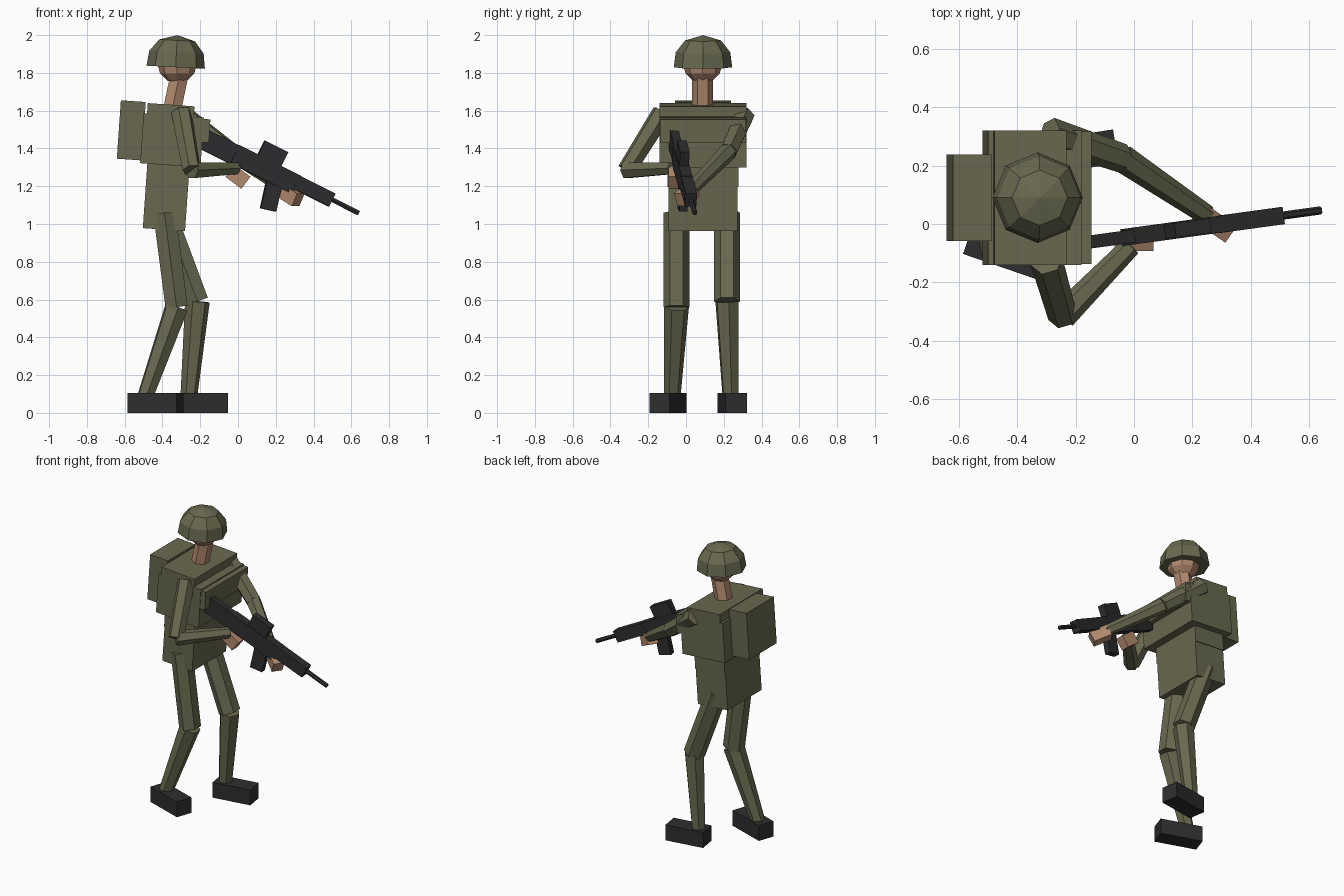
import bpy, bmesh
from math import radians, sin, cos, pi
from mathutils import Matrix, Vector

cube = bpy.data.objects.get("Cube")
if cube:
    bpy.data.objects.remove(cube)


def material(name, rgb):
    m = bpy.data.materials.new(name)
    m.use_nodes = True
    m.diffuse_color = (*rgb, 1)
    bsdf = next(n for n in m.node_tree.nodes if n.type == 'BSDF_PRINCIPLED')
    bsdf.inputs["Base Color"].default_value = (*rgb, 1)
    bsdf.inputs["Roughness"].default_value = 0.9
    return m


OLIVE = material("olive cloth", (0.14, 0.14, 0.08))
SKIN = material("skin", (0.45, 0.255, 0.16))
BLACK = material("black metal", (0.027, 0.027, 0.029))


def finish(name, bm, mat, matrix):
    bmesh.ops.recalc_face_normals(bm, faces=bm.faces)
    mesh = bpy.data.meshes.new(name)
    bm.to_mesh(mesh)
    bm.free()
    mesh.materials.append(mat)
    obj = bpy.data.objects.new(name, mesh)
    obj.matrix_world = matrix
    bpy.context.collection.objects.link(obj)
    return obj


def frame(loc, pitch=0, yaw=0):
    return (Matrix.Translation(loc) @ Matrix.Rotation(radians(yaw), 4, 'Z')
            @ Matrix.Rotation(radians(pitch), 4, 'Y'))


def box(name, size, matrix, mat):
    bm = bmesh.new()
    bmesh.ops.create_cube(bm, size=1)
    bmesh.ops.scale(bm, vec=size, verts=bm.verts)
    return finish(name, bm, mat, matrix)


def span_box(name, x, z, width, parent, mat):
    """Box between two x and two z limits inside a tilted frame."""
    centre = Matrix.Translation((sum(x) / 2, 0, sum(z) / 2))
    return box(name, (x[1] - x[0], width, z[1] - z[0]), parent @ centre, mat)


def limb(name, a, b, r1, r2, mat, sides=6):
    """Tapered prism from point a to point b."""
    a, b = Vector(a), Vector(b)
    bm = bmesh.new()
    bmesh.ops.create_cone(bm, cap_ends=True, segments=sides, radius1=r1,
                          radius2=r2, depth=(b - a).length)
    turn = (b - a).to_track_quat('Z', 'Y').to_matrix().to_4x4()
    return finish(name, bm, mat, Matrix.Translation((a + b) / 2) @ turn
                  @ Matrix.Rotation(pi / 6, 4, 'Z'))


# Torso, leaning slightly forward
torso = frame((-0.38, 0.09, 1.145), 4)
span_box("hips", (-0.112, 0.112), (-0.175, 0.06), 0.365, torso, OLIVE)
span_box("waist", (-0.112, 0.112), (0.06, 0.2), 0.375, torso, OLIVE)
span_box("vest", (-0.15, 0.17), (0.167, 0.432), 0.462, torso, OLIVE)
span_box("shoulder_yoke", (-0.132, 0.116), (0.43, 0.487), 0.462, torso, OLIVE)
span_box("chest_pouch", (0.165, 0.205), (0.30, 0.424), 0.455, torso, OLIVE)
span_box("backpack", (-0.275, -0.143), (0.182, 0.492), 0.295, torso, OLIVE)

# Neck and head
limb("neck", (-0.35, 0.088, 1.6), (-0.312, 0.088, 1.78), 0.055, 0.055, SKIN)
bm = bmesh.new()
bmesh.ops.create_uvsphere(bm, u_segments=8, v_segments=6, radius=0.105)
finish("head", bm, SKIN, frame((-0.322, 0.088, 1.85)))

# Helmet, an eight-sided dome
bm = bmesh.new()
rings = [[bm.verts.new((r * cos(i * pi / 4), r * sin(i * pi / 4), z)) for i in range(8)]
         for r, z in ((0.155, 0), (0.144, 0.08), (0.095, 0.142))]
top = bm.verts.new((0, 0, 0.17))
bm.faces.new(rings[0])
for i in range(8):
    j = (i + 1) % 8
    for low, high in zip(rings, rings[1:]):
        bm.faces.new((low[i], low[j], high[j], high[i]))
    bm.faces.new((rings[-1][i], rings[-1][j], top))
finish("helmet", bm, OLIVE, frame((-0.33, 0.09, 1.83), 3))

# Legs: hip, knee, ankle
for side, hip, knee, ankle in (
        ("trailing", (-0.39, -0.05, 1.06), (-0.325, -0.05, 0.56), (-0.49, -0.073, 0.09)),
        ("leading", (-0.39, 0.217, 1.06), (-0.215, 0.217, 0.59), (-0.26, 0.235, 0.09))):
    limb(side + "_thigh", hip, knee, 0.068, 0.068, OLIVE)
    limb(side + "_shin", knee, ankle, 0.066, 0.045, OLIVE)
box("trailing_boot", (0.276, 0.111, 0.104), frame((-0.437, -0.095, 0.052), 0, -19), BLACK)
box("leading_boot", (0.258, 0.117, 0.104), frame((-0.19, 0.246, 0.052), 0, 9), BLACK)

# Arms: shoulder, elbow, wrist
for side, shoulder, elbow, wrist in (
        ("trigger", (-0.30, -0.125, 1.59), (-0.245, -0.315, 1.285), (-0.01, -0.075, 1.295)),
        ("support", (-0.29, 0.31, 1.575), (-0.04, 0.225, 1.385), (0.25, 0.03, 1.185))):
    limb(side + "_upper_arm", shoulder, elbow, 0.056, 0.05, OLIVE)
    limb(side + "_forearm", elbow, wrist, 0.048, 0.035, OLIVE)
box("trigger_hand", (0.105, 0.06, 0.08), frame((0, -0.062, 1.25), 37), SKIN)
box("support_hand", (0.12, 0.07, 0.075), frame((0.275, 0.005, 1.155), 27, -35), SKIN)

# Rifle, built along its own x axis
rifle = frame((-0.19, -0.067, 1.453), 26.4, 7.8)
span_box("rifle_stock", (-0.08, 0.2), (-0.054, 0.054), 0.045, rifle, BLACK)
span_box("rifle_receiver", (0.19, 0.56), (-0.05, 0.056), 0.058, rifle, BLACK)
span_box("rifle_handguard", (0.55, 0.765), (-0.022, 0.054), 0.06, rifle, BLACK)
span_box("rifle_sight", (0.305, 0.442), (0.05, 0.138), 0.05, rifle, BLACK)
magazine = rifle @ frame((0.465, 0, -0.105), -14)
box("rifle_magazine", (0.085, 0.042, 0.16), magazine, BLACK)
limb("rifle_barrel", rifle @ Vector((0.74, 0, 0.018)), rifle @ Vector((0.925, 0, 0.018)),
     0.014, 0.014, BLACK)
